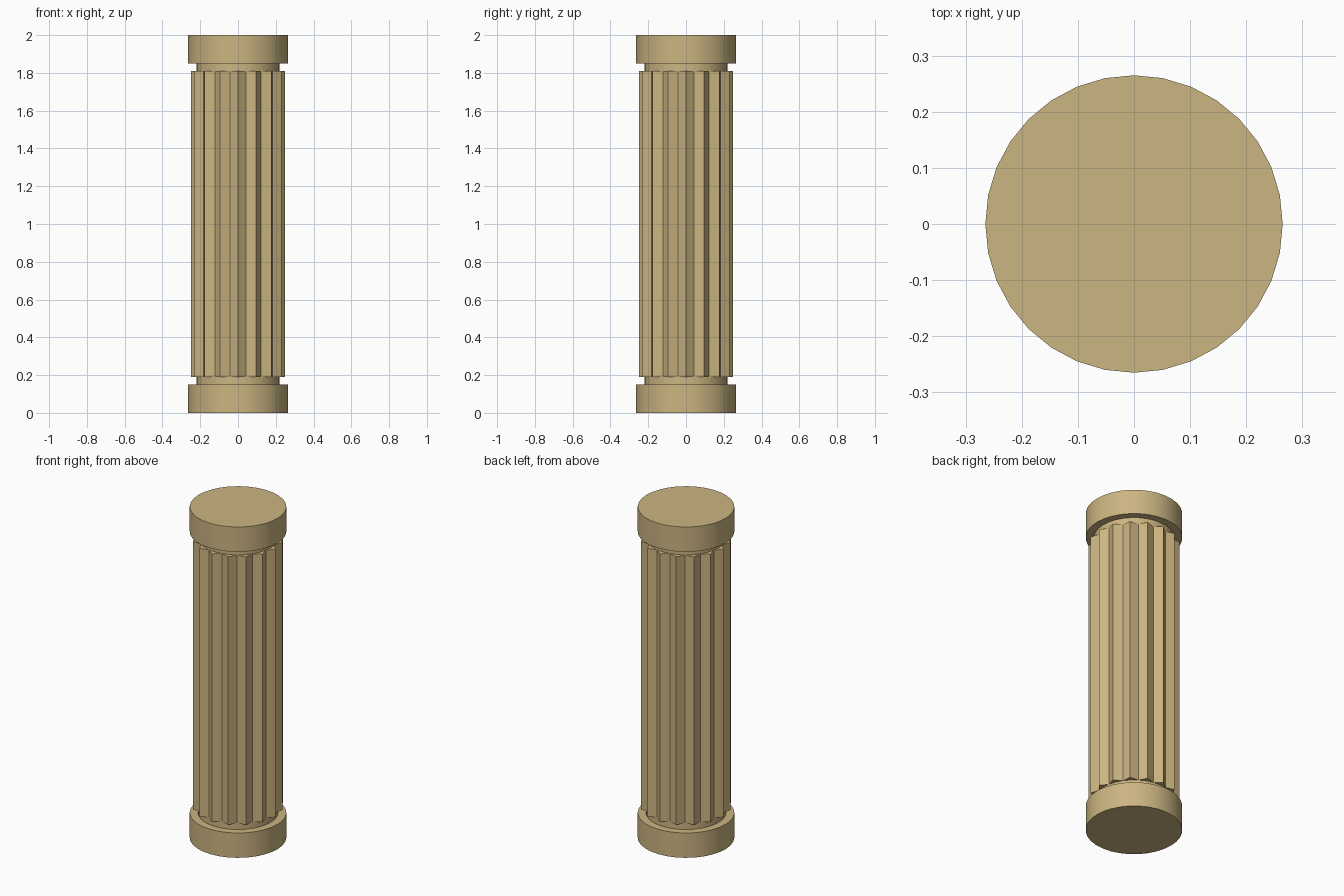
import bpy, bmesh
from math import sin, cos, pi, radians

if "Cube" in bpy.data.objects:
    bpy.data.objects.remove(bpy.data.objects["Cube"])

SIDES = 32

stone = bpy.data.materials.new("sandstone")
stone.diffuse_color = (0.6, 0.46, 0.22, 1)
stone.use_nodes = True
stone.node_tree.nodes["Principled BSDF"].inputs["Base Color"].default_value = stone.diffuse_color


def round_r(r):
    return [r] * SIDES


def star_r(outer, inner):
    return [outer if i % 2 == 0 else inner for i in range(SIDES)]


def stack(name, rings):
    """Loft a closed solid through rings given as (z, radius per side)."""
    bm = bmesh.new()
    loops = []
    for z, radii in rings:
        loops.append([bm.verts.new((r * cos(2 * pi * i / SIDES),
                                    r * sin(2 * pi * i / SIDES), z))
                      for i, r in enumerate(radii)])
    for a, b in zip(loops, loops[1:]):
        for i in range(SIDES):
            j = (i + 1) % SIDES
            bm.faces.new((a[i], a[j], b[j], b[i]))
    bm.faces.new(loops[0][::-1])
    bm.faces.new(loops[-1])
    # inner flute corners coincide with the neck corners
    bmesh.ops.remove_doubles(bm, verts=bm.verts[:], dist=1e-5)
    bmesh.ops.recalc_face_normals(bm, faces=bm.faces[:])
    me = bpy.data.meshes.new(name)
    bm.to_mesh(me)
    bm.free()
    me.materials.append(stone)
    ob = bpy.data.objects.new(name, me)
    bpy.context.collection.objects.link(ob)
    bpy.ops.object.select_all(action='DESELECT')
    ob.select_set(True)
    bpy.context.view_layer.objects.active = ob
    bpy.ops.object.shade_smooth_by_angle(angle=radians(20))
    return ob


# Round base and capital drums
stack("base", [(0, round_r(0.265)), (0.15, round_r(0.265))])
stack("capital", [(1.85, round_r(0.265)), (2.0, round_r(0.265))])

# Fluted shaft with a plain round neck at each end
neck, flute = round_r(0.22), star_r(0.25, 0.22)
stack("fluted_shaft", [(0.15, neck), (0.19, neck), (0.19, flute),
                       (1.81, flute), (1.81, neck), (1.85, neck)])
